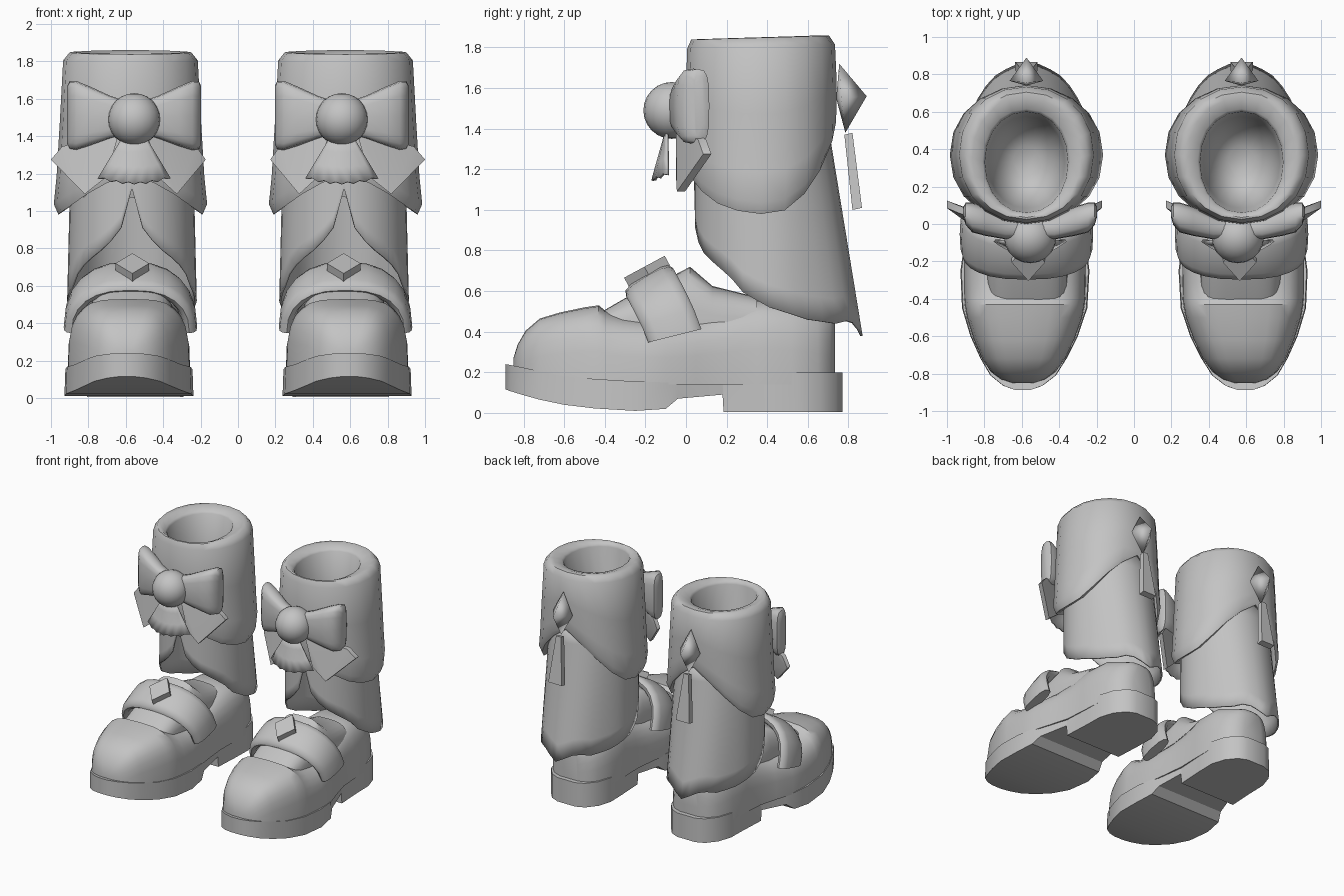
import bpy, bmesh, math
from mathutils import Vector

if "Cube" in bpy.data.objects:
    bpy.data.objects.remove(bpy.data.objects["Cube"])

grey = bpy.data.materials.new("plain_grey")
grey.diffuse_color = (0.55, 0.55, 0.55, 1)
grey.use_nodes = True
grey.node_tree.nodes["Principled BSDF"].inputs["Base Color"].default_value = grey.diffuse_color


def finish(name, bm, angle=40, shell=0.0):
    """Turn a bmesh into a part, smooth it and mirror it to the other boot."""
    bmesh.ops.recalc_face_normals(bm, faces=bm.faces)
    me = bpy.data.meshes.new(name)
    bm.to_mesh(me)
    bm.free()
    ob = bpy.data.objects.new(name, me)
    bpy.context.collection.objects.link(ob)
    me.materials.append(grey)
    bpy.ops.object.select_all(action='DESELECT')
    ob.select_set(True)
    bpy.context.view_layer.objects.active = ob
    if angle:
        bpy.ops.object.shade_smooth_by_angle(angle=math.radians(angle))
    if shell:
        m = ob.modifiers.new("thickness", 'SOLIDIFY')
        m.thickness = shell
    ob.modifiers.new("other_boot", 'MIRROR').use_axis[0] = True
    return ob


def loft(name, rings, cyclic=True, caps=True, **kw):
    bm = bmesh.new()
    rows = [[bm.verts.new(p) for p in r] for r in rings]
    n = len(rows[0])
    for a, b in zip(rows, rows[1:]):
        for i in range(n if cyclic else n - 1):
            j = (i + 1) % n
            bm.faces.new((a[i], a[j], b[j], b[i]))
    if caps:
        bm.faces.new(rows[0])
        bm.faces.new(rows[-1])
    return finish(name, bm, **kw)


def hull(name, pts, angle=0):
    bm = bmesh.new()
    for p in pts:
        bm.verts.new(p)
    bmesh.ops.convex_hull(bm, input=bm.verts)
    loose = [v for v in bm.verts if not v.link_faces]
    bmesh.ops.delete(bm, geom=loose, context='VERTS')
    return finish(name, bm, angle=angle)


def interp(x, table):
    for (x0, y0), (x1, y1) in zip(table, table[1:]):
        if x <= x1:
            return y0 + (y1 - y0) * max(0, (x - x0) / (x1 - x0))
    return table[-1][1]


def power(v, e):
    return math.copysign(abs(v) ** e, v)


def centre(y):
    """Shoe centre line, which swings inwards at the heel."""
    return interp(y, [(-.9, .595), (-.5, .585), (-.1, .582), (.2, .555), (.45, .543), (.8, .54)])


def arch(y, w, zb, zt, cx=None, e=0.57, n=14):
    """Rounded arch section across the shoe."""
    cx = centre(y) if cx is None else cx
    return [(cx + w * power(math.cos(math.pi * i / n), e), y,
             zb + (zt - zb) * power(max(0, math.sin(math.pi * i / n)), e))
            for i in range(n + 1)]


# Sole: y, half width, bottom, top
sole = [(-.888, .04, .115, .24), (-.865, .105, .107, .236), (-.81, .175, .09, .225),
        (-.72, .23, .065, .205), (-.6, .287, .04, .18), (-.45, .335, .022, .167),
        (-.25, .345, .01, .155), (-.1, .325, .02, .15), (-.04, .30, .07, .15),
        (.18, .25, .09, .16), (.185, .25, .005, .165), (.4, .25, .005, .185),
        (.55, .25, .005, .2), (.66, .215, .005, .2), (.74, .15, .005, .2), (.77, .08, .005, .2)]
loft("sole", [[(centre(y) + w * k, y, z) for k, z in ((-1, b), (1, b), (.985, t), (-.985, t))]
              for y, w, b, t in sole], angle=30)

# Shoe upper, dipping behind the toe cap
upper = [(-.85, .06, .27), (-.83, .12, .335), (-.79, .175, .405), (-.72, .224, .465),
         (-.62, .27, .495), (-.5, .31, .52), (-.43, .322, .53), (-.40, .325, .505), (-.31, .327, .475),
         (-.2, .327, .46), (-.1, .318, .455), (.05, .285, .47), (.2, .257, .51), (.35, .253, .555),
         (.52, .248, .55), (.65, .205, .5), (.71, .15, .48), (.735, .08, .45)]
loft("shoe_upper", [arch(y, w, .14, t) for y, w, t in upper])

# Tongue rising under the strap
tongue = [(-.43, .20, .49), (-.3, .215, .565), (-.15, .22, .63), (.02, .21, .72),
          (.13, .2, .625), (.35, .18, .57)]
loft("tongue", [arch(y, w, .40, t, cx=.57, e=.65) for y, w, t in tongue])

# Padded strap over the instep
rings = []
for i in range(13):
    f = math.pi * (i / 12)
    c, s = math.cos(f), max(0, math.sin(f))
    mid = Vector((.575 + .315 * power(c, .8), -.055 - .125 * s, .38 + .265 * s ** .85))
    u = Vector((0, .88, .22 + .3 * s)).normalized()
    out = Vector((c, 0, s))
    out = (out - u * out.dot(u)).normalized()
    rings.append([mid + u * .135 * power(math.cos(a), .7) + out * .042 * power(math.sin(a), .8)
                  for a in (2 * math.pi * k / 12 for k in range(12))])
loft("strap", rings, angle=50)

# Diamond plate on the strap
u, n = Vector((0, .87, .47)), Vector((0, -.47, .87))
mid = Vector((.565, -.205, .72))
hull("strap_diamond", [mid + d - n * t for t in (0, .055)
                       for d in (u * .115, u * -.115, Vector((.09, 0, 0)), Vector((-.09, 0, 0)))])

# Leg cloth: hem height by angle from the front, opening in a V, with a fold at the back
hem = [(0, 1.12), (10, .91), (24, .81), (40, .75), (58, .68), (68, .6), (90, .52), (120, .46),
       (140, .44), (155, .46), (180, .38)]
rings = []
for r in range(9):
    ring = []
    for k in range(36):
        deg = min(k * 10, 360 - k * 10)
        a = math.radians(k * 10)
        z = 1.42 + (interp(deg, hem) - 1.42) * r / 8
        t = (1.42 - z) / 1.04
        front, back = .04, .70 + .095 * t
        fold = t * interp(deg, [(0, 0), (120, 0), (150, .06), (180, .075)])
        ring.append((.567 + (.325 + .025 * t) * math.sin(a),
                     (front + back) / 2 - (back - front) / 2 * math.cos(a) + fold, z))
    rings.append(ring)
loft("leg_cloth", rings, caps=False, angle=60, shell=.012)

# Puffy cuff with a slanted lower edge and a hollow top
cuff_hem = [(0, 1.2), (25, 1.13), (50, 1.04), (75, .99), (90, .98), (110, 1.0),
            (130, 1.1), (155, 1.27), (180, 1.4)]


def cuff_ring(rx, ry, z=None, f=0, cy=.37, cx=.575):
    """Ring at height z, or at fraction f between the hem and the shoulder."""
    ring = []
    for k in range(20):
        deg = k * 18
        a = math.radians(deg)
        low = interp(min(deg, 360 - deg), cuff_hem)
        tilt = -.010 * math.cos(a)
        ring.append((cx + rx * power(math.sin(a), .95), cy - ry * power(math.cos(a), .95),
                     z + tilt if z is not None else low + (1.8 - low) * f))
    return ring


loft("cuff", [cuff_ring(.07, .09, 1.36, cy=.33), cuff_ring(.15, .18, 1.43, cy=.33),
              cuff_ring(.205, .245, 1.6, cy=.33), cuff_ring(.222, .27, 1.815, cy=.33),
              cuff_ring(.235, .28, 1.83, cy=.335), cuff_ring(.29, .32, 1.85, cy=.355),
              cuff_ring(.325, .34, 1.848, cy=.365), cuff_ring(.36, .364, 1.805),
              cuff_ring(.378, .372, f=.6), cuff_ring(.395, .372, f=.25),
              cuff_ring(.41, .368, f=.07), cuff_ring(.385, .355, f=0),
              cuff_ring(.325, .335, f=.05)], angle=50)

# Bow: knot, two loops, two tails
BX = .555
bm = bmesh.new()
bmesh.ops.create_uvsphere(bm, u_segments=20, v_segments=12, radius=.14)
bmesh.ops.translate(bm, verts=bm.verts, vec=(BX, -.07, 1.49))
finish("bow_knot", bm)

loop = [(.03, .085, .045, -.03), (.13, .115, .062, -.02), (.24, .16, .078, .015),
        (.31, .185, .08, .035), (.345, .182, .06, .055), (.358, .155, .025, .065)]
for side, label in ((1, "outer"), (-1, "inner")):
    loft("bow_loop_" + label,
         [[(BX + side * s, y + hy * power(math.cos(a), .6), 1.495 + s * .05 + hz * power(math.sin(a), .6))
           for a in (2 * math.pi * k / 16 for k in range(16))] for s, hz, hy, y in loop], angle=50)
    k = 1 if side > 0 else .86
    tail = [(.08, -.05, 1.42), (.385, .06, 1.345), (.445, .085, 1.275), (.265, -.045, 1.09), (.15, -.05, 1.18)]
    hull("bow_tail_" + label, [(BX + side * k * x, y + t, z) for x, y, z in tail for t in (0, .04)], angle=40)

# Pleated fan under the knot
rings = []
for r in range(4):
    f = r / 3
    ring = []
    for i in range(13):
        t = i / 6 - 1
        bottom = 1.145 + .03 * t * t + (.012 if i % 2 else 0)
        ring.append((BX + t * (.06 + .135 * f), -.10 - .07 * f + .075 * f * t * t, 1.40 + (bottom - 1.40) * f))
    rings.append(ring)
loft("bow_fan", rings, cyclic=False, caps=False, shell=.015)

# Pointed gem and hanging tag at the back
hull("back_gem", [(.575, .755, 1.72), (.575, .785, 1.38), (.485, .765, 1.55), (.665, .765, 1.55),
                  (.575, .89, 1.56), (.575, .74, 1.55)], angle=110)
hull("back_tag", [(.575 + s * w, y, z) for s in (1, -1)
                  for w, y, z in ((.022, .78, 1.37), (.022, .82, 1.38), (.06, .82, 1.0), (.06, .867, 1.01))])
